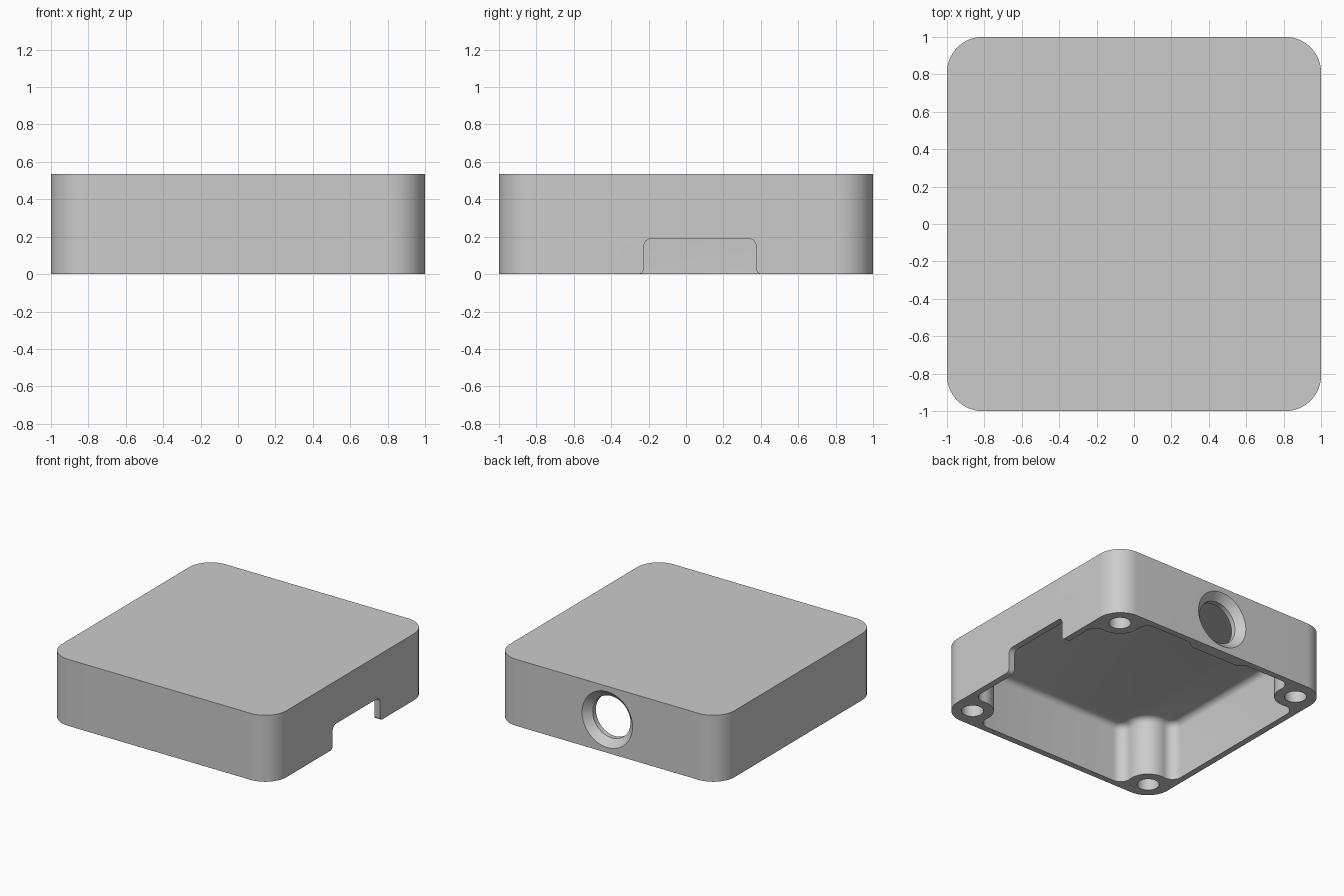
import bpy, bmesh
from math import sin, cos, pi, atan2, sqrt, radians

cube = bpy.data.objects.get("Cube")
if cube:
    bpy.data.objects.remove(cube, do_unlink=True)

HEIGHT, CEILING = 0.535, 0.473
WALL = 0.95          # inner wall distance from centre
SCREW = 0.835        # screw boss centre
BOSS, FILLET = 0.155, 0.08

grey = bpy.data.materials.new("light_grey")
grey.use_nodes = True
colour = (0.6, 0.6, 0.6, 1)
grey.diffuse_color = colour
grey.node_tree.nodes["Principled BSDF"].inputs["Base Color"].default_value = colour


def arc(cx, cy, r, start, end, n):
    """Points on an arc, angles in degrees."""
    angles = [radians(start + (end - start) * i / n) for i in range(n + 1)]
    return [(cx + r * cos(a), cy + r * sin(a)) for a in angles]


def turned(points, quarter):
    """Rotate 2D points by quarter turns."""
    for _ in range(quarter):
        points = [(-y, x) for x, y in points]
    return points


def loft(name, rings, round_top=0):
    """Closed solid through matching rings of 3D points."""
    bm = bmesh.new()
    loops = [[bm.verts.new(p) for p in ring] for ring in rings]
    for low, high in zip(loops, loops[1:]):
        for i in range(len(low)):
            j = (i + 1) % len(low)
            bm.faces.new((low[i], low[j], high[j], high[i]))
    bm.faces.new(loops[0][::-1])
    cap = bm.faces.new(loops[-1])
    bmesh.ops.recalc_face_normals(bm, faces=bm.faces)
    if round_top:
        bmesh.ops.bevel(bm, geom=list(cap.edges), offset=round_top,
                        segments=5, profile=0.5, affect='EDGES')
    mesh = bpy.data.meshes.new(name)
    bm.to_mesh(mesh)
    bm.free()
    mesh.materials.append(grey)
    obj = bpy.data.objects.new(name, mesh)
    bpy.context.collection.objects.link(obj)
    return obj


def prism(name, outline, z0, z1, round_top=0):
    return loft(name, [[(x, y, z) for x, y in outline] for z in (z0, z1)], round_top)


# Outer shell
corner = arc(0.81, 0.81, 0.19, 0, 90, 16)
shell = prism("enclosure_cover", [p for q in range(4) for p in turned(corner, q)], 0, HEIGHT)

# Cavity outline: filleted screw bosses in the corners, thicker wall at the port
dx = SCREW - (WALL - FILLET)
run = sqrt((BOSS + FILLET) ** 2 - dx ** 2)
alpha = atan2(run, dx) * 180 / pi
boss = (arc(WALL - FILLET, SCREW - run, FILLET, 0, alpha, 8)
        + arc(SCREW, SCREW, BOSS, alpha + 180, 270 - alpha, 16)[1:-1]
        + arc(SCREW - run, WALL - FILLET, FILLET, 90 - alpha, 90, 8))
ramp = []
for i in range(9):
    t = i / 8
    ramp.append((0.28 - 0.08 * t, WALL - 0.045 * t * t * (3 - 2 * t)))
pad = ramp + [(-x, y) for x, y in reversed(ramp)]
outline = boss + pad + [p for q in (1, 2, 3) for p in turned(boss, q)]
cutters = [prism("cavity_cutter", outline, -0.1, CEILING, 0.05)]

# Screw holes
for sx in (-1, 1):
    for sy in (-1, 1):
        ring = arc(sx * SCREW, sy * SCREW, 0.08, 0, 360, 32)[:-1]
        cutters.append(prism("screw_hole_cutter", ring, -0.1, 0.42))

# Countersunk round port through the back wall
rings = [[(x, y, z) for x, z in arc(0, HEIGHT / 2, r, 0, 360, 64)[:-1]]
         for y, r in ((0.7, 0.168), (0.945, 0.168), (1.02, 0.245))]
cutters.append(loft("port_cutter", rings))

# Cable notch with rounded top corners and flared foot in the +x wall
foot = [(y, z + 0.03) for y, z in arc(0.33, 0, 0.03, 270, 180, 6)]
half = [(0.33, -0.1)] + foot + arc(0.26, 0.15, 0.04, 0, 90, 6)
side = half + [(-y, z) for y, z in reversed(half)]
cutters.append(loft("notch_cutter", [[(x, y + 0.075, z) for y, z in side] for x in (0.8, 1.1)]))

# Cut the shell and bake the result
for cutter in cutters:
    cutter.hide_render = True
    mod = shell.modifiers.new(cutter.name, 'BOOLEAN')
    mod.operation, mod.solver, mod.object = 'DIFFERENCE', 'EXACT', cutter
graph = bpy.context.evaluated_depsgraph_get()
baked = bpy.data.meshes.new_from_object(shell.evaluated_get(graph))
shell.modifiers.clear()
shell.data = baked
for cutter in cutters:
    bpy.data.objects.remove(cutter, do_unlink=True)

# Smooth curves, keep hard edges
bpy.ops.object.select_all(action='DESELECT')
shell.select_set(True)
bpy.context.view_layer.objects.active = shell
bpy.ops.object.shade_smooth_by_angle(angle=radians(30))
